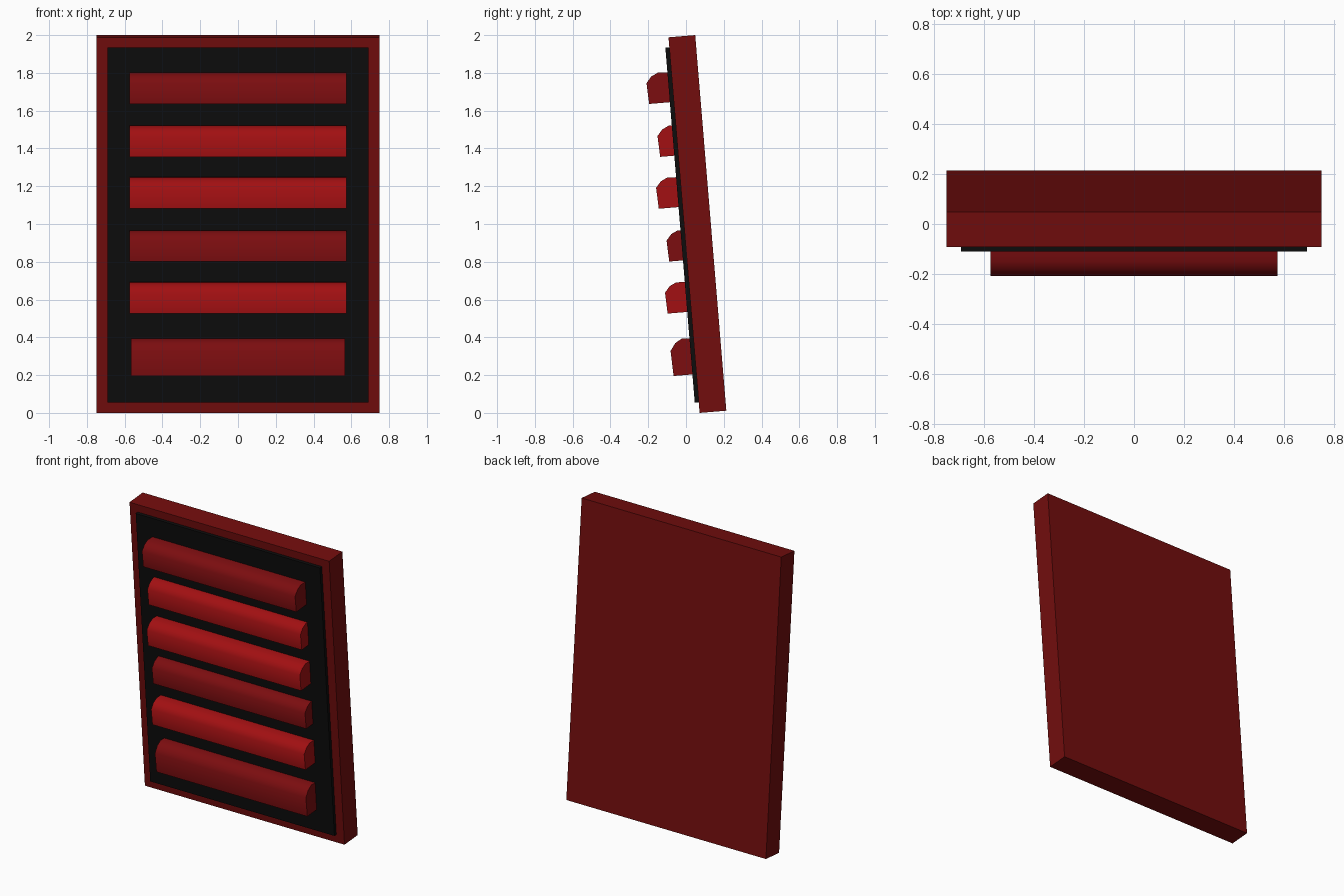
import bpy, bmesh, math
from mathutils import Matrix

if "Cube" in bpy.data.objects:
    bpy.data.objects.remove(bpy.data.objects["Cube"])

# Whole model leans forward: local z runs up the slab, local -y points out of its front
LEAN = Matrix.Translation((0, 0.072, 0)) @ Matrix.Rotation(math.asin(0.0826), 4, 'X')


def material(name, rgb):
    m = bpy.data.materials.new(name)
    m.diffuse_color = (*rgb, 1)
    m.use_nodes = True
    m.node_tree.nodes["Principled BSDF"].inputs["Base Color"].default_value = m.diffuse_color
    return m


def prism(name, profile, half_width, mat, smooth=False):
    """Extrude a (y, z) profile symmetrically along x."""
    bm = bmesh.new()
    left = bm.faces.new([bm.verts.new((-half_width, y, z)) for y, z in profile])
    ext = bmesh.ops.extrude_face_region(bm, geom=[left], use_keep_orig=True)
    verts = [g for g in ext["geom"] if isinstance(g, bmesh.types.BMVert)]
    bmesh.ops.translate(bm, verts=verts, vec=(2 * half_width, 0, 0))
    bmesh.ops.recalc_face_normals(bm, faces=bm.faces[:])
    bm.transform(LEAN)
    me = bpy.data.meshes.new(name)
    bm.to_mesh(me)
    bm.free()
    me.materials.append(mat)
    ob = bpy.data.objects.new(name, me)
    bpy.context.collection.objects.link(ob)
    if smooth:
        bpy.ops.object.select_all(action='DESELECT')
        ob.select_set(True)
        bpy.context.view_layer.objects.active = ob
        bpy.ops.object.shade_smooth_by_angle(angle=math.radians(50))
    return ob


def rect(y0, y1, z0, z1):
    return [(y0, z0), (y1, z0), (y1, z1), (y0, z1)]


dark_red = material("dark_red", (0.17, 0.004, 0.004))
bar_red = material("bar_red", (0.36, 0.005, 0.006))
deep_red = material("deep_red", (0.2, 0.004, 0.005))
black = material("black", (0.004, 0.004, 0.004))

# Backing slab and raised black panel
prism("slab", rect(0, 0.142, 0, 1.995), 0.75, dark_red)
prism("panel", rect(-0.021, 0.02, 0.056, 1.942), 0.692, black)

# Slats: (bottom, height scale, sink into panel, half width, material)
slats = [
    (1.652, 1.0, 0.0, 0.575, deep_red),
    (1.368, 1.0, 0.035, 0.575, bar_red),
    (1.095, 1.0, 0.005, 0.575, bar_red),
    (0.812, 1.0, 0.037, 0.575, deep_red),
    (0.538, 1.0, 0.006, 0.575, bar_red),
    (0.206, 1.2, 0.010, 0.567, deep_red),
]
for i, (base, scale, sink, half, mat) in enumerate(slats, 1):
    outline = [(0.11, 0), (0.115, 0.111), (0.087, 0.144), (0.051, 0.161)]
    pts = [(-0.021 - d + sink, base + h * scale) for d, h in outline]
    pts += [(-0.01, base + 0.158 * scale), (-0.01, base)]
    prism(f"slat_{i}", pts, half, mat, smooth=True)
